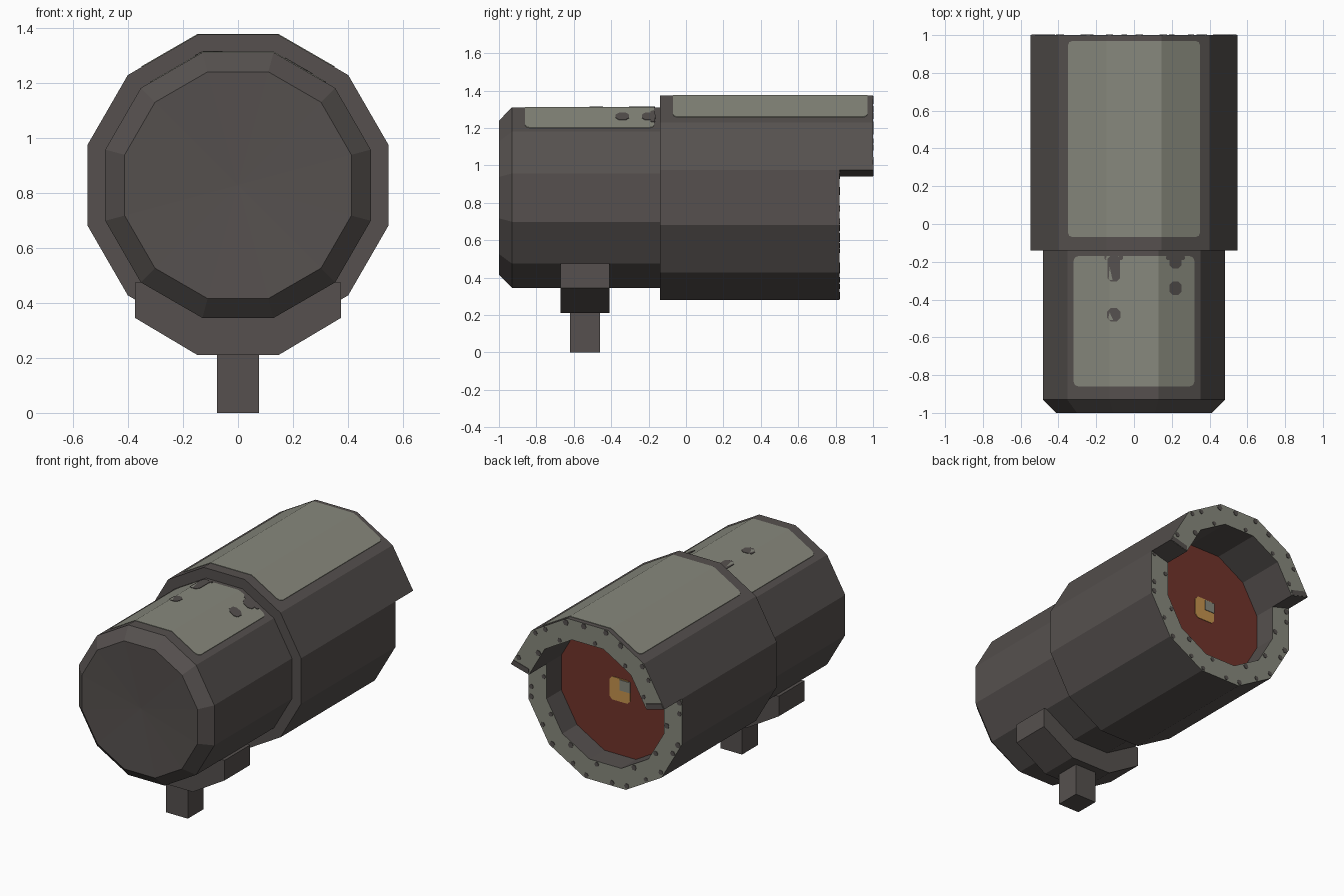
import bpy, bmesh, math, random
from math import sin, cos, pi, radians

if "Cube" in bpy.data.objects:
    bpy.data.objects.remove(bpy.data.objects["Cube"])

ZC = 0.8275            # height of the barrel axis
A_REAR, A_FRONT, A_BORE = 0.547, 0.4825, 0.418   # flat-to-axis distances


def material(name, rgb):
    m = bpy.data.materials.new(name)
    m.diffuse_color = (*rgb, 1)
    m.use_nodes = True
    m.node_tree.nodes["Principled BSDF"].inputs["Base Color"].default_value = m.diffuse_color
    return m


DARK = material("dark_grey", (0.092, 0.081, 0.077))
PALE = material("pale_grey_green", (0.245, 0.25, 0.205))
RED = material("lens_red", (0.165, 0.034, 0.024))
GOLD = material("gold", (0.56, 0.29, 0.075))


def finish(name, bm, *mats):
    bmesh.ops.remove_doubles(bm, verts=bm.verts, dist=1e-5)
    bmesh.ops.recalc_face_normals(bm, faces=bm.faces)
    me = bpy.data.meshes.new(name)
    bm.to_mesh(me)
    bm.free()
    for m in mats:
        me.materials.append(m)
    ob = bpy.data.objects.new(name, me)
    bpy.context.collection.objects.link(ob)
    return ob


def loft(loops, bm=None):
    """Closed solid through equal-length point loops."""
    bm = bm or bmesh.new()
    rings = [[bm.verts.new(p) for p in lp] for lp in loops]
    n = len(rings[0])
    for a, b in zip(rings, rings[1:]):
        for i in range(n):
            bm.faces.new((a[i], a[(i + 1) % n], b[(i + 1) % n], b[i]))
    bm.faces.new(rings[0])
    bm.faces.new(rings[-1])
    return bm


def ring(apothem, y, n=12):
    r = apothem / cos(pi / n)
    return [(r * cos(pi / n + 2 * pi * i / n), y, ZC + r * sin(pi / n + 2 * pi * i / n))
            for i in range(n)]


def prism_y(pts, y0, y1, bm=None):
    return loft([[(x, y, z) for x, z in pts] for y in (y0, y1)], bm)


# Front barrel with bevelled, slightly dished cap
bm = loft([ring(A_FRONT, -0.13), ring(A_FRONT, -0.93), ring(0.412, -1.0)])
bm.faces.ensure_lookup_table()
cap = bm.faces[-1]
centre = bmesh.ops.poke(bm, faces=[cap])["verts"][0]
centre.co.y += 0.015
finish("front_barrel", bm, DARK)

# Rear barrel: hollow end, upper five sides reach further as a hood
bm = bmesh.new()
Y0, YLOW, YHOOD, YLENS = -0.14, 0.82, 1.0, 0.67


def face(pts, mat=0):
    bm.faces.new([bm.verts.new(p) for p in pts]).material_index = mat


def at(pt, y):
    return (pt[0], y, pt[2])


outer, inner = ring(A_REAR, 0), ring(A_BORE, 0)
for i in range(12):
    j = (i + 1) % 12
    ye = YHOOD if i < 5 else YLOW
    o, p, q, r = outer[i], outer[j], inner[j], inner[i]
    face([at(o, Y0), at(p, Y0), at(p, ye), at(o, ye)])
    face([at(r, YLENS), at(q, YLENS), at(q, ye), at(r, ye)])
    face([at(o, ye), at(p, ye), at(q, ye), at(r, ye)], 1)
for i in (0, 5):       # hood side ends
    o, r = outer[i], inner[i]
    face([at(o, YLOW), at(o, YHOOD), at(r, YHOOD), at(r, YLOW)])
face([at(p, Y0) for p in outer])
face([at(p, YLENS) for p in inner], 2)
finish("rear_barrel_and_hood", bm, DARK, PALE, RED)

# Worn dark chips around the pale rim
random.seed(4)
bm = bmesh.new()
for i in range(36):
    ang = radians(10 * i + random.uniform(2, 8))
    y = YHOOD if radians(18) < ang < radians(162) else YLOW
    local = (ang % (pi / 6)) if (ang % (pi / 6)) < pi / 12 else (ang % (pi / 6)) - pi / 6
    rad = (A_REAR - 0.02 if i % 3 else A_BORE + 0.02) / cos(local)
    s = random.uniform(0.014, 0.02)
    prism_y([(rad * cos(ang) + s * cos(k * pi / 3), ZC + rad * sin(ang) + s * sin(k * pi / 3))
             for k in range(6)], y - 0.003, y + 0.003, bm)
for sx in (-1, 1):     # dark hood tips
    a, b, d = radians(15), 0.036, 0.009
    prism_y([(sx * (r * cos(a) - t * sin(a)), ZC + r * sin(a) + t * cos(a))
             for r, t in ((0.435, 0.002), (0.563, 0.002), (0.553, b), (0.443, b))],
            YHOOD - 0.003, YHOOD + 0.003, bm)
finish("rim_chips", bm, DARK)

# Lens emblem: gold plate with a pale square
c = 0.02
h = 0.074
gold = [(-h, -h + c), (-h + c, -h), (h - c, -h), (h, -h + c),
        (h, h - c), (h - c, h), (-h + c, h), (-h, h - c)]
finish("lens_plate", prism_y([(x, ZC + z) for x, z in gold], YLENS - 0.003, YLENS + 0.004), GOLD)
finish("lens_square", prism_y([(x, ZC + z) for x, z in
       ((-0.075, 0), (0, 0), (0, 0.068), (-0.075, 0.068))], YLENS - 0.003, YLENS + 0.008), PALE)


def top_z(x, apothem):
    return ZC + min(apothem, (apothem - abs(x) * 0.5) / cos(pi / 6))


def top_panel(name, apothem, w, y0, y1):
    k = apothem * math.tan(pi / 12)
    xs = (-w, -k, k, w)
    prof = [(x, top_z(x, apothem) + 0.003) for x in xs]
    prof += [(x, top_z(x, apothem) - 0.004) for x in reversed(xs)]
    bm = prism_y(prof, y0, y1)
    corners = [e for e in bm.edges if all(abs(v.co.x) > w - 1e-4 for v in e.verts)
               and abs(e.verts[0].co.y - e.verts[1].co.y) < 1e-4]
    bmesh.ops.bevel(bm, geom=corners, offset=0.025, segments=2, profile=0.5, affect='EDGES')
    finish(name, bm, PALE)


# Pale panels wrapped over the top of both barrels
top_panel("rear_top_panel", A_REAR, 0.35, -0.07, 0.97)
top_panel("front_top_panel", A_FRONT, 0.32, -0.86, -0.17)

# Dark spots and notches on the front panel: x, y, half width, half length
bm = bmesh.new()
for x, y, a, b in ((-0.107, -0.48, 0.036, 0.036), (0.22, -0.34, 0.031, 0.036),
                   (-0.107, -0.235, 0.034, 0.07), (0.22, -0.2, 0.032, 0.036),
                   (-0.107, -0.178, 0.05, 0.012), (0.22, -0.178, 0.05, 0.012)):
    cc = min(a, b) * 0.55
    pts = [(a, -b + cc), (a, b - cc), (a - cc, b), (-a + cc, b),
           (-a, b - cc), (-a, -b + cc), (-a + cc, -b), (a - cc, -b)]
    loft([[(x + u, y + v, top_z(x + u, A_FRONT) + d) for u, v in pts]
          for d in (-0.003, 0.006)], bm)
finish("panel_spots", bm, DARK)

# Saddle under the front barrel and its stem
half = [(0.147, 0.21), (0.374, 0.345), (0.374, 0.474)]
finish("saddle", prism_y(half + [(-x, z) for x, z in reversed(half)], -0.67, -0.41), DARK)
s = 0.077
finish("stem", prism_y([(-s, 0), (s, 0), (s, 0.25), (-s, 0.25)], -0.62, -0.46), DARK)
